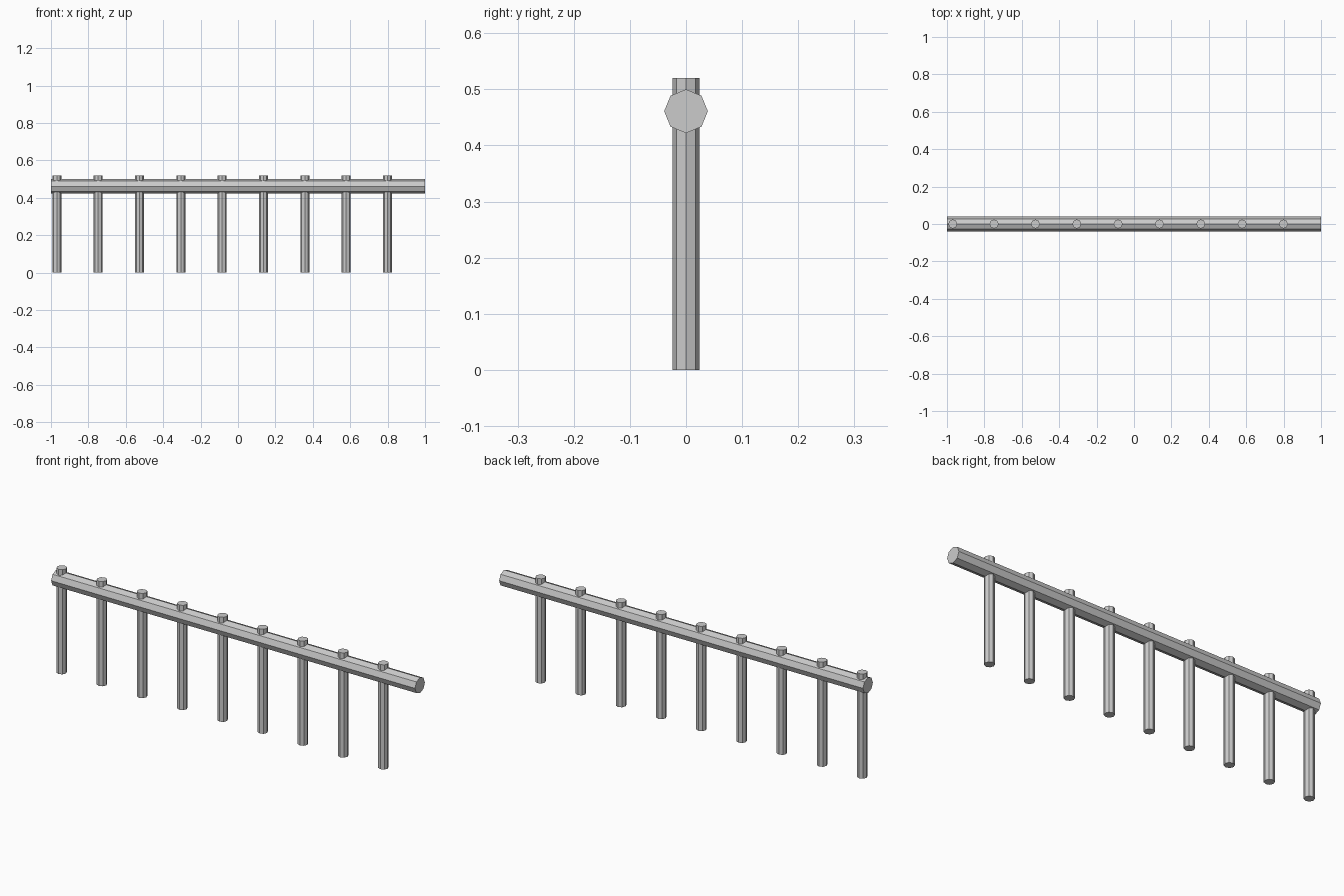
import bpy, math

if "Cube" in bpy.data.objects:
    bpy.data.objects.remove(bpy.data.objects["Cube"])

POSTS = 9
FIRST_X, SPACING = -0.969, 0.221


def bar(name, radius, length, location, rotation=(0, 0, 0)):
    bpy.ops.mesh.primitive_cylinder_add(vertices=8, radius=radius, depth=length,
                                        location=location, rotation=rotation)
    obj = bpy.context.object
    obj.name = name
    return obj


# Horizontal rail with a corner pointing straight up
bar("rail", 0.039, 2.0, (0, 0, 0.461), (0, math.pi / 2, 0))

# Evenly spaced upright posts passing through the rail
for i in range(POSTS):
    bar(f"post_{i + 1}", 0.024, 0.52, (FIRST_X + i * SPACING, 0, 0.26))
